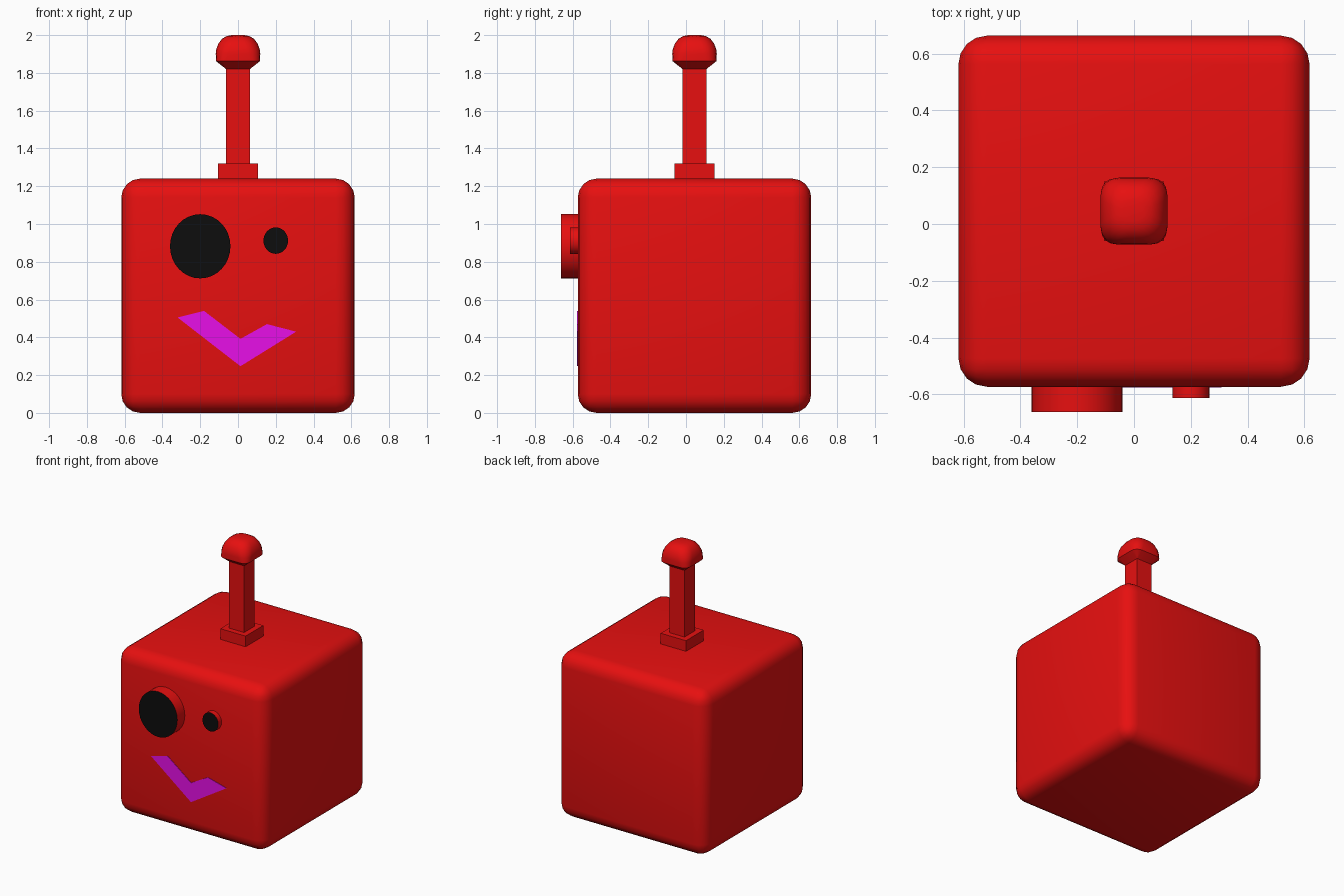
import bpy, bmesh, math
from mathutils import Vector

if "Cube" in bpy.data.objects:
    bpy.data.objects.remove(bpy.data.objects["Cube"])

CY = 0.045  # depth centre of the head


def material(name, rgb):
    m = bpy.data.materials.new(name)
    m.diffuse_color = (*rgb, 1)
    m.use_nodes = True
    m.node_tree.nodes["Principled BSDF"].inputs["Base Color"].default_value = m.diffuse_color
    return m


RED = material("red", (0.8, 0.005, 0.005))
BLACK = material("black", (0.004, 0.004, 0.004))
PURPLE = material("purple", (0.8, 0.005, 0.8))


def finish(name, bm, mats, smooth=True):
    bmesh.ops.recalc_face_normals(bm, faces=bm.faces[:])
    me = bpy.data.meshes.new(name)
    bm.to_mesh(me)
    bm.free()
    ob = bpy.data.objects.new(name, me)
    bpy.context.collection.objects.link(ob)
    for m in mats:
        me.materials.append(m)
    if smooth:
        bpy.ops.object.select_all(action='DESELECT')
        ob.select_set(True)
        bpy.context.view_layer.objects.active = ob
        bpy.ops.object.shade_smooth_by_angle(angle=math.radians(35))
    return ob


def box(name, lo, hi, bevel=0):
    bm = bmesh.new()
    bmesh.ops.create_cube(bm, size=1)
    for v in bm.verts:
        v.co = Vector([(l + h) / 2 + c * (h - l) for l, h, c in zip(lo, hi, v.co)])
    if bevel:
        bmesh.ops.bevel(bm, geom=bm.edges[:], offset=bevel, segments=4,
                        profile=0.5, affect='EDGES')
    return finish(name, bm, [RED], bool(bevel))


def rounded_ring(half, radius, z, steps=4):
    """Square outline with rounded corners."""
    pts = []
    for q in range(4):
        a0 = q * math.pi / 2
        sx = 1 if q in (0, 3) else -1
        sy = 1 if q in (0, 1) else -1
        for i in range(steps + 1):
            a = a0 + i / steps * math.pi / 2
            pts.append((sx * (half - radius) + radius * math.cos(a),
                        CY + sy * (half - radius) + radius * math.sin(a), z))
    return pts


def eye(name, x, z, rx, rz, front):
    # Red drum with a black front cap
    bm = bmesh.new()
    bmesh.ops.create_cone(bm, cap_ends=True, segments=32, radius1=1, radius2=1, depth=1)
    back = -0.55
    for v in bm.verts:
        c = v.co.copy()
        v.co = (x + rx * c.x, front if c.z > 0 else back, z + rz * c.y)
    for f in bm.faces:
        f.material_index = int(all(abs(v.co.y - front) < 1e-4 for v in f.verts))
    finish(name, bm, [RED, BLACK])


# Head and antenna stem
box("head", (-0.618, CY - 0.618, 0), (0.618, CY + 0.618, 1.24), 0.1)
box("antenna_base", (-0.105, CY - 0.105, 1.22), (0.105, CY + 0.105, 1.32))
box("antenna_stem", (-0.063, CY - 0.063, 1.30), (0.063, CY + 0.063, 1.83))

# Antenna knob: flared collar below a rounded dome
profile = [(0.063, 0.002, 1.82), (0.116, 0.05, 1.862), (0.118, 0.065, 1.90),
           (0.115, 0.07, 1.925), (0.104, 0.07, 1.955), (0.085, 0.06, 1.98),
           (0.062, 0.05, 1.994), (0.035, 0.03, 2.0)]
bm = bmesh.new()
rings = [[bm.verts.new(p) for p in rounded_ring(*row)] for row in profile]
n = len(rings[0])
for a, b in zip(rings, rings[1:]):
    for i in range(n):
        j = (i + 1) % n
        bm.faces.new((a[i], a[j], b[j], b[i]))
bm.faces.new(rings[0][::-1])
bm.faces.new(rings[-1])
finish("antenna_knob", bm, [RED])

# Eyes
eye("large_eye", -0.20, 0.882, 0.16, 0.17, -0.662)
eye("small_eye", 0.20, 0.912, 0.065, 0.07, -0.613)

# Crooked mouth plate
outline = [(-0.32, 0.505), (-0.18, 0.54), (0.013, 0.392),
           (0.153, 0.47), (0.308, 0.43), (0.013, 0.247)]
bm = bmesh.new()
face = bm.faces.new([bm.verts.new((x, -0.571, z)) for x, z in outline])
ext = bmesh.ops.extrude_face_region(bm, geom=[face])
for v in ext["geom"]:
    if isinstance(v, bmesh.types.BMVert):
        v.co.y = -0.576
finish("mouth", bm, [PURPLE], False)
